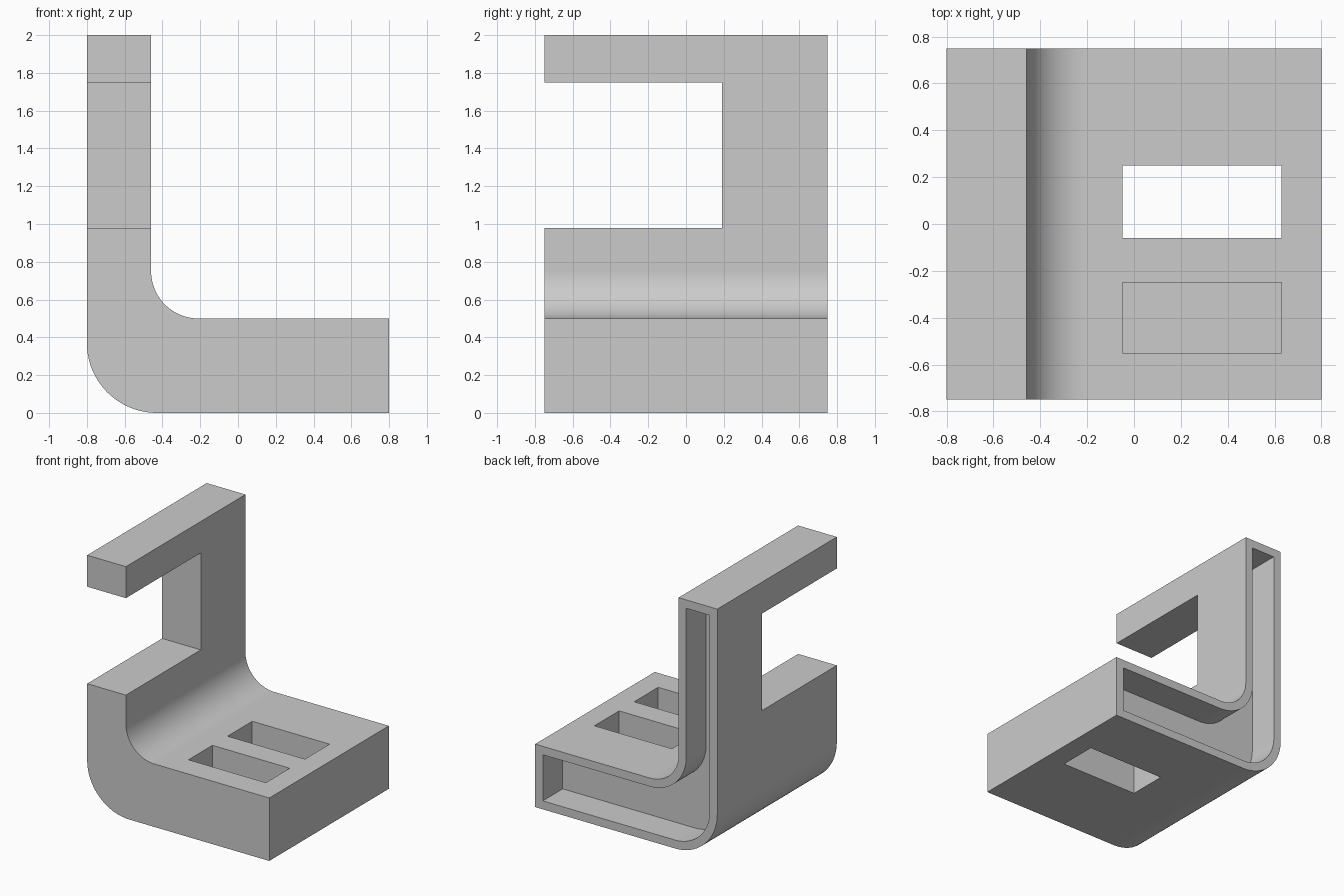
import bpy
import bmesh
from math import sin, cos, pi

cube = bpy.data.objects.get("Cube")
if cube:
    bpy.data.objects.remove(cube, do_unlink=True)

# One plain grey for the whole part
GREY = (0.6, 0.6, 0.6, 1.0)
grey = bpy.data.materials.new("plain grey")
grey.use_nodes = True
grey.diffuse_color = GREY
grey.node_tree.nodes["Principled BSDF"].inputs["Base Color"].default_value = GREY

WALL = 0.067        # rim left around the rear recess
STEPS = 20          # segments per rounded corner


def quarter(cx, cz, r, start, end):
    """Points of an arc in the xz plane, angles in units of pi."""
    return [(cx + r * cos(pi * (start + (end - start) * i / STEPS)),
             cz + r * sin(pi * (start + (end - start) * i / STEPS)))
            for i in range(STEPS + 1)]


def l_profile(inset):
    """Rounded L outline, shrunk evenly by inset."""
    left, right, top = -0.8 + inset, 0.8 - inset, 2 - inset
    outer = quarter(-0.43, 0.37, 0.37 - inset, 1, 1.5)
    inner = quarter(-0.21, 0.75, 0.25 + inset, 1.5, 1)
    return ([(left, top)] + outer + [(right, inset), (right, 0.5 - inset)]
            + inner + [(-0.46 - inset, top)])


def extrude(name, outline, y0, y1):
    """Solid made by sweeping an xz outline from y0 to y1."""
    bm = bmesh.new()
    face = bm.faces.new([bm.verts.new((x, y0, z)) for x, z in outline])
    swept = bmesh.ops.extrude_face_region(bm, geom=[face])["geom"]
    verts = [v for v in swept if isinstance(v, bmesh.types.BMVert)]
    bmesh.ops.translate(bm, verts=verts, vec=(0, y1 - y0, 0))
    bmesh.ops.recalc_face_normals(bm, faces=bm.faces)
    mesh = bpy.data.meshes.new(name)
    bm.to_mesh(mesh)
    bm.free()
    obj = bpy.data.objects.new(name, mesh)
    bpy.context.collection.objects.link(obj)
    mesh.materials.append(grey)
    return obj


def box(name, x0, x1, y0, y1, z0, z1):
    return extrude(name, [(x0, z0), (x1, z0), (x1, z1), (x0, z1)], y0, y1)


# Main L-shaped body
body = extrude("bracket_body", l_profile(0), -0.75, 0.75)

# Rear recess, upright notch, through slot and blind pocket
cutters = [
    extrude("rear_recess_cutter", l_profile(WALL), 0.5, 1),
    box("upright_notch_cutter", -1, -0.4, -1, 0.19, 0.98, 1.75),
    box("through_slot_cutter", -0.05, 0.63, -0.06, 0.25, -0.2, 0.7),
    box("blind_pocket_cutter", -0.05, 0.63, -0.55, -0.25, 0.25, 0.7),
]

bpy.ops.object.select_all(action="DESELECT")
body.select_set(True)
bpy.context.view_layer.objects.active = body
for cutter in cutters:
    cutter.hide_render = True
    mod = body.modifiers.new(cutter.name, "BOOLEAN")
    mod.operation = "DIFFERENCE"
    mod.solver = "EXACT"
    mod.object = cutter
    bpy.ops.object.modifier_apply(modifier=mod.name)
    bpy.data.objects.remove(cutter, do_unlink=True)

# Smooth rounded corners, crisp edges and flat large faces
bpy.ops.object.shade_smooth_by_angle(angle=pi / 6)
weighted = body.modifiers.new("flat_faces", "WEIGHTED_NORMAL")
weighted.keep_sharp = True
